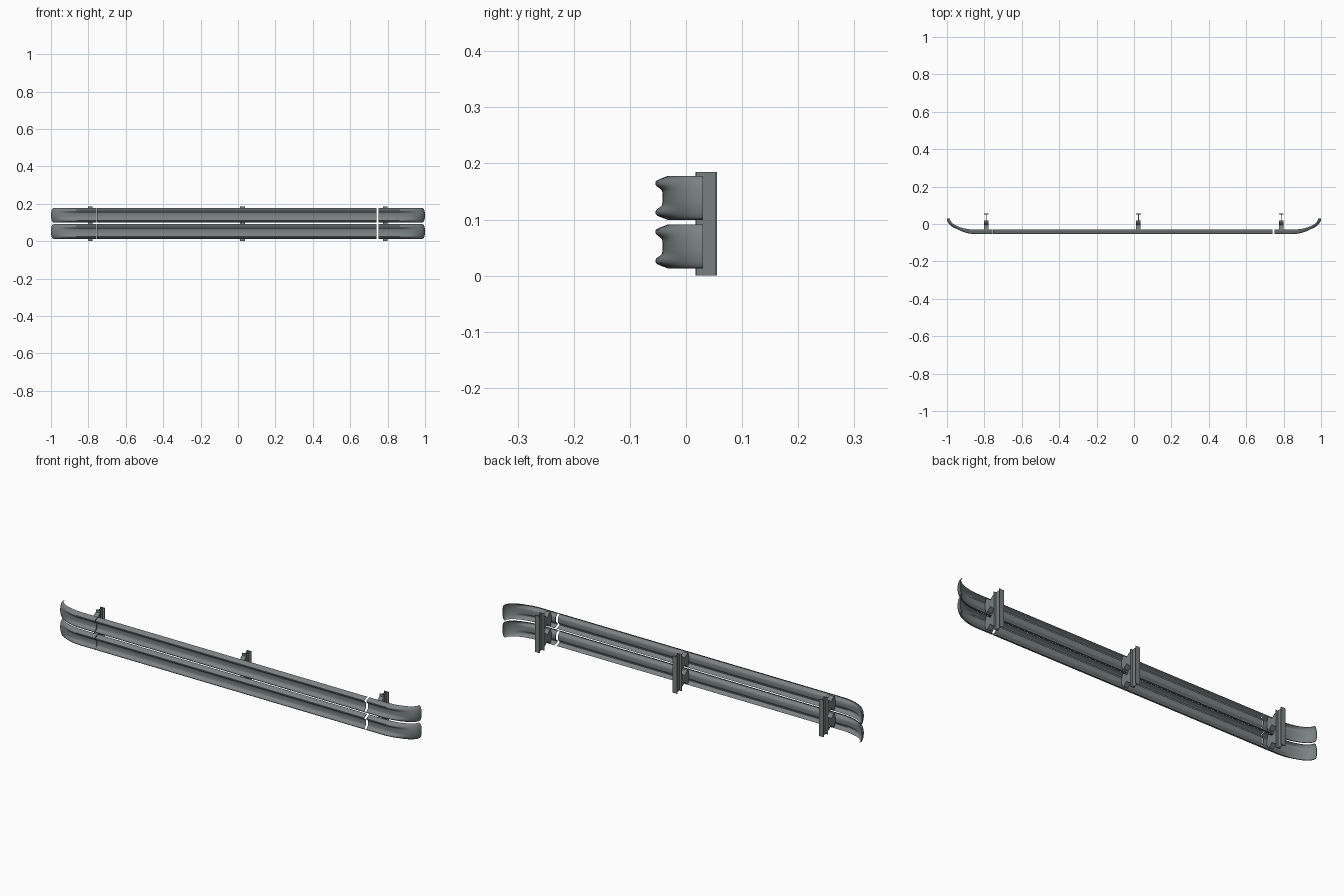
import bpy, bmesh, math

if "Cube" in bpy.data.objects:
    bpy.data.objects.remove(bpy.data.objects["Cube"])

def material(name, rgb):
    m = bpy.data.materials.new(name)
    m.diffuse_color = (*rgb, 1)
    m.use_nodes = True
    m.node_tree.nodes["Principled BSDF"].inputs["Base Color"].default_value = m.diffuse_color
    return m

STEEL = material("galvanised grey", (0.2, 0.225, 0.225))
POST = material("post grey", (0.19, 0.212, 0.21))

HALF = 0.039      # half height of a rail
BASE = -0.033     # y of the rail edges
THICK = 0.0025
RAILS = {"lower": 0.052, "upper": 0.1385}
POSTS = {"left": -0.79, "middle": 0.024, "right": 0.788}

# Upper half of the W-beam section: (height from centre, depth forward)
HALF_W = [(0, .009), (.009, .009), (.013, .010), (.017, .014), (.021, .0195), (.0245, .0217),
          (.028, .0217), (.031, .019), (.034, .013), (.0365, .006), (HALF, 0)]
SECTION = [(-z, d) for z, d in HALF_W[:0:-1]] + HALF_W


def finish(bm, name, mat, smooth=None):
    bmesh.ops.recalc_face_normals(bm, faces=bm.faces)
    me = bpy.data.meshes.new(name)
    bm.to_mesh(me)
    bm.free()
    ob = bpy.data.objects.new(name, me)
    bpy.context.collection.objects.link(ob)
    me.materials.append(mat)
    if smooth:
        bpy.ops.object.select_all(action='DESELECT')
        ob.select_set(True)
        bpy.context.view_layer.objects.active = ob
        bpy.ops.object.shade_smooth_by_angle(angle=math.radians(smooth))
    return ob


def loft(name, path, zc, mat):
    """Sweep the thin section; path items are (x, y, normal x, normal y, flatten 0..1)."""
    bm = bmesh.new()
    rings = []
    for x, y, nx, ny, f in path:
        pts = []
        for z, d in SECTION:
            dome = 0.013 * math.sqrt(max(0, 1 - (z / HALF) ** 2))
            pts.append((z, d * (1 - f) + dome * f))
        loop = pts + [(z, d - THICK) for z, d in reversed(pts)]
        rings.append([bm.verts.new((x + nx * d, y + ny * d, zc + z)) for z, d in loop])
    n = len(rings[0])
    for a, b in zip(rings, rings[1:]):
        for i in range(n):
            j = (i + 1) % n
            bm.faces.new((a[i], a[j], b[j], b[i]))
    # close both cut ends with thin strips
    for r in (rings[0], rings[-1]):
        for i in range(n // 2 - 1):
            bm.faces.new((r[i], r[i + 1], r[n - 2 - i], r[n - 1 - i]))
    return finish(bm, name, mat, 40)


def end_path(side, start):
    """Straight start, then an elliptical sweep back while the ribs fade out."""
    path = [(side * start, BASE, 0, -1, 0), (side * 0.80, BASE, 0, -1, 0)]
    cx, rx, ry = 0.84, 0.147, 0.063
    for i in range(17):
        t = math.pi / 2 * i / 16
        s, c = math.sin(t), math.cos(t)
        nx, ny = s / rx, c / ry
        k = math.hypot(nx, ny)
        f = min(1, i / 11)
        f = f * f * (3 - 2 * f)
        path.append((side * (cx + rx * s), 0.03 - ry * c, side * nx / k, -ny / k, f))
    return path


def extrude(name, outline, axis, lo, hi, mat):
    """Prism from a 2D outline: axis 'z' takes (x, y) points, axis 'x' takes (y, z)."""
    bm = bmesh.new()
    put = (lambda p, h: (p[0], p[1], h)) if axis == 'z' else (lambda p, h: (h, p[0], p[1]))
    a = [bm.verts.new(put(p, lo)) for p in outline]
    b = [bm.verts.new(put(p, hi)) for p in outline]
    bm.faces.new(a)
    bm.faces.new(b)
    for i in range(len(a)):
        j = (i + 1) % len(a)
        bm.faces.new((a[i], a[j], b[j], b[i]))
    return finish(bm, name, mat)


# Rails: long middle beam and two curved end wings, on two levels
for level, zc in RAILS.items():
    loft(level + "_rail", [(x, BASE, 0, -1, 0) for x in (-0.754, 0.74)], zc, STEEL)
    loft(level + "_left_end_wing", end_path(-1, 0.757), zc, STEEL)
    loft(level + "_right_end_wing", end_path(1, 0.752), zc, STEEL)

# Posts: H-beams with spacers reaching to each rail
W, T, Y0, Y1 = 0.0125, 0.003, 0.017, 0.055
for side, x in POSTS.items():
    half = [(W, Y0), (W, Y0 + T), (0.0015, Y0 + T), (0.0015, Y1 - T), (W, Y1 - T), (W, Y1)]
    outline = [(x + a, b) for a, b in half] + [(x - a, b) for a, b in reversed(half)]
    extrude(side + "_post", outline, 'z', 0, 0.185, POST)
    for level, zc in RAILS.items():
        # waisted spacer block between post and rail
        top = [(Y0, .034), (0.008, .030), (-0.006, .016), (-0.022, .030), (-0.031, .034),
               (-0.036, .030), (-0.040, .012)]
        prof = [(y, zc + z) for y, z in top] + [(y, zc - z) for y, z in reversed(top)]
        extrude(f"{side}_{level}_spacer", prof, 'x', x - 0.012, x + 0.012, POST)
